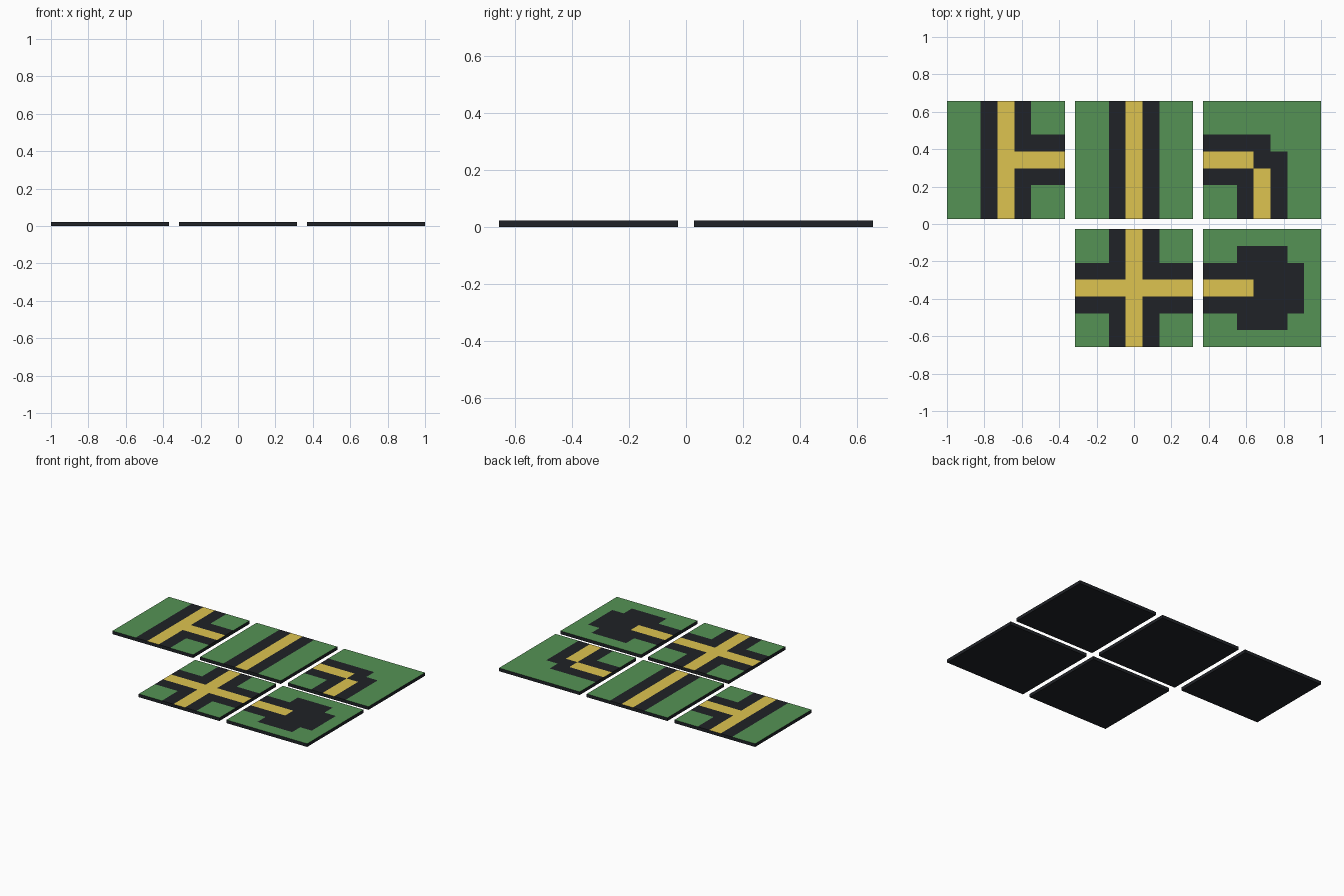
import bpy
import bmesh
from mathutils import Matrix

if "Cube" in bpy.data.objects:
    bpy.data.objects.remove(bpy.data.objects["Cube"])

CELL = 0.09
SIZE = CELL * 7
STEP = SIZE + 0.055
HEIGHT = 0.0225


def material(name, rgb):
    m = bpy.data.materials.new(name)
    m.diffuse_color = (*rgb, 1)
    m.use_nodes = True
    m.node_tree.nodes["Principled BSDF"].inputs["Base Color"].default_value = m.diffuse_color
    return m


MATS = [material("asphalt", (0.014, 0.016, 0.02)),
        material("road_line", (0.73, 0.55, 0.08)),
        material("grass", (0.09, 0.29, 0.09))]

# Rows of each 7x7 tile from back to front: D asphalt, Y line, G grass
V = "GGDYDGG"
G = "GGGGGGG"
TILES = {
    "junction_tile": (-1, 1, [V, V, "GGDYDDD", "GGDYYYY", "GGDYDDD", V, V]),
    "straight_tile": (0, 1, [V] * 7),
    "corner_tile": (1, 1, [G, G, "DDDDGGG", "YYYDDGG", "DDDYDGG", V, V]),
    "crossing_tile": (0, -1, [V, V, "DDDYDDD", "YYYYYYY", "DDDYDDD", V, V]),
    "dead_end_tile": (1, -1, [G, "GGDDDGG", "DDDDDDG", "YYYDDDG",
                              "DDDDDDG", "GGDDDGG", G]),
}


def make_tile(name, col, side, rows):
    bm = bmesh.new()
    # Patterned top surface
    bmesh.ops.create_grid(bm, x_segments=7, y_segments=7, size=SIZE / 2,
                          matrix=Matrix.Translation((0, 0, HEIGHT)))
    for f in bm.faces:
        c = f.calc_center_median()
        i = int((c.x + SIZE / 2) / CELL)
        j = int((SIZE / 2 - c.y) / CELL)
        f.material_index = "DYG".index(rows[j][i])
    top = set(bm.faces)
    # Dark side walls and underside
    rim = [e for e in bm.edges if e.is_boundary]
    new = bmesh.ops.extrude_edge_only(bm, edges=rim)["geom"]
    for v in new:
        if isinstance(v, bmesh.types.BMVert):
            v.co.z = 0
    bottom = [e for e in bm.edges if e.is_boundary]
    bmesh.ops.edgeloop_fill(bm, edges=bottom)
    for f in bm.faces:
        if f not in top:
            f.material_index = 0
    bmesh.ops.recalc_face_normals(bm, faces=bm.faces[:])
    mesh = bpy.data.meshes.new(name)
    for m in MATS:
        mesh.materials.append(m)
    bm.to_mesh(mesh)
    bm.free()
    ob = bpy.data.objects.new(name, mesh)
    ob.location = (col * STEP, side * STEP / 2, 0)
    bpy.context.collection.objects.link(ob)


for name, (col, side, rows) in TILES.items():
    make_tile(name, col, side, rows)
